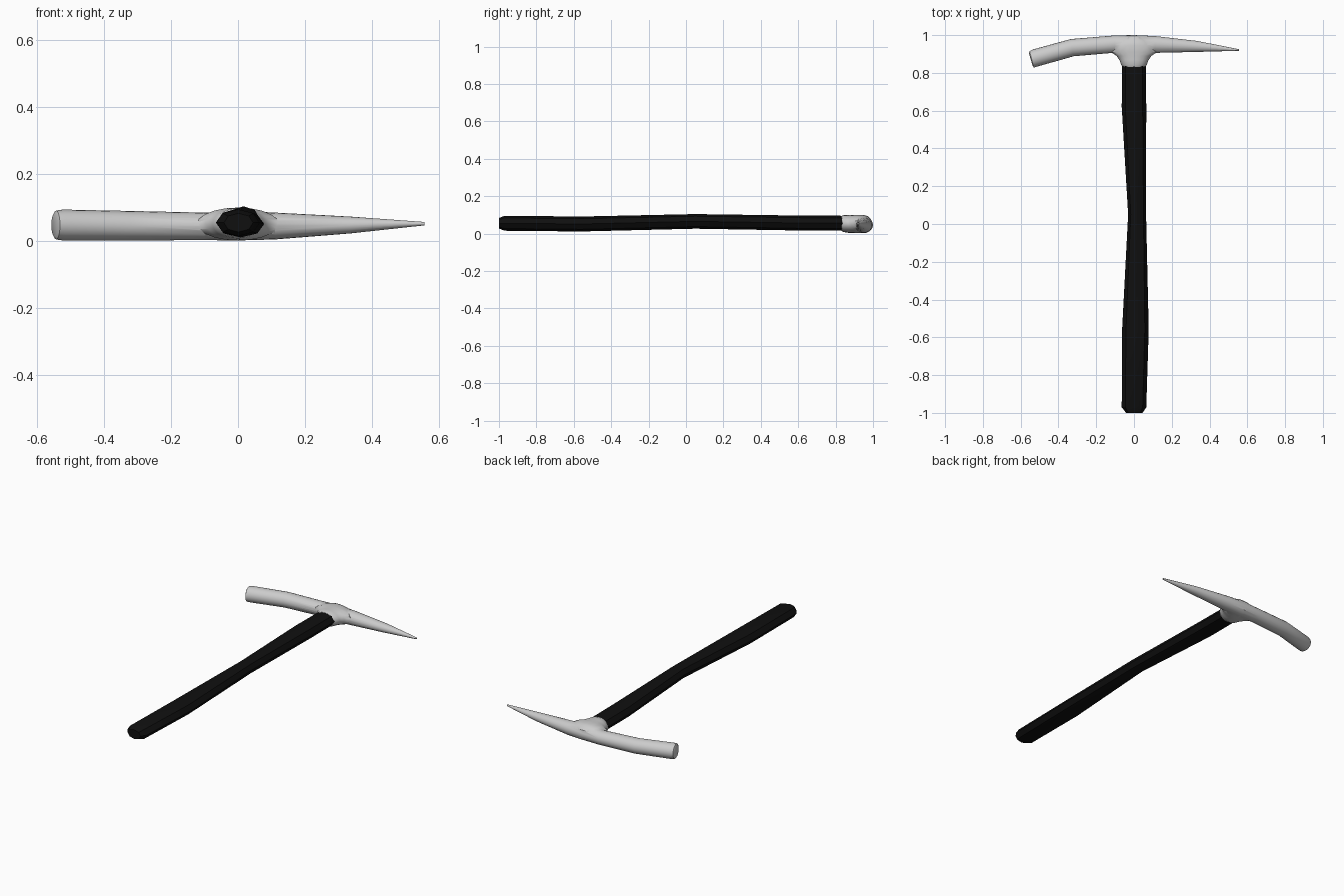
import bpy, bmesh, math
from mathutils import Vector

if "Cube" in bpy.data.objects:
    bpy.data.objects.remove(bpy.data.objects["Cube"])


def loft(name, rings, sides):
    """Each ring: two opposite points in plan (ax, ay, bx, by), centre z, half height."""
    bm = bmesh.new()
    loops = []
    for ax, ay, bx, by, zc, hz in rings:
        c = Vector(((ax + bx) / 2, (ay + by) / 2, zc))
        u = Vector(((ax - bx) / 2, (ay - by) / 2, 0))
        loop = []
        for i in range(sides):
            t = 2 * math.pi * i / sides
            loop.append(bm.verts.new(c + u * math.cos(t) + Vector((0, 0, hz * math.sin(t)))))
        loops.append(loop)
    for p, q in zip(loops, loops[1:]):
        for i in range(sides):
            j = (i + 1) % sides
            bm.faces.new((p[i], p[j], q[j], q[i]))
    bm.faces.new(loops[0])
    bm.faces.new(loops[-1])
    bmesh.ops.recalc_face_normals(bm, faces=bm.faces)
    mesh = bpy.data.meshes.new(name)
    bm.to_mesh(mesh)
    bm.free()
    ob = bpy.data.objects.new(name, mesh)
    bpy.context.collection.objects.link(ob)
    return ob


def smooth(ob, angle):
    bpy.ops.object.select_all(action='DESELECT')
    ob.select_set(True)
    bpy.context.view_layer.objects.active = ob
    bpy.ops.object.shade_smooth_by_angle(angle=math.radians(angle))


# Handle: faceted grip with a narrow, slightly bowed waist (y, left, right, zc, hz)
handle = loft("handle", [
    (l, y, r, y, zc, hz) for y, l, r, zc, hz in [
        (-1.0, -0.042, 0.045, 0.055, 0.028),
        (-0.97, -0.065, 0.065, 0.055, 0.040),
        (-0.56, -0.063, 0.078, 0.051, 0.040),
        (0.05, -0.031, 0.064, 0.065, 0.039),
        (0.62, -0.065, 0.065, 0.056, 0.040),
        (0.85, -0.063, 0.063, 0.055, 0.040)]], 8)
black = bpy.data.materials.new("black_grip")
black.diffuse_color = (0.005, 0.005, 0.005, 1)
black.use_nodes = True
black.node_tree.nodes["Principled BSDF"].inputs["Base Color"].default_value = black.diffuse_color
handle.data.materials.append(black)
smooth(handle, 30)

# Pick head: curved blunt poll on the left tapering to a point on the right
head = loft("pick_head", [
    (-0.556, 0.903, -0.537, 0.838, 0.048, 0.034),
    (-0.553, 0.915, -0.530, 0.828, 0.048, 0.043),
    (-0.535, 0.924, -0.510, 0.834, 0.048, 0.046),
    (-0.335, 0.979, -0.320, 0.888, 0.046, 0.044),
    (-0.105, 0.998, -0.100, 0.907, 0.044, 0.041),
    (0.0, 1.0, 0.0, 0.895, 0.046, 0.044),
    (0.110, 0.995, 0.110, 0.906, 0.045, 0.040),
    (0.335, 0.969, 0.335, 0.911, 0.048, 0.025),
    (0.556, 0.925, 0.556, 0.917, 0.052, 0.005)], 20)

# Socket: flared collar joining the head to the handle (y, half width, zc, hz)
socket = loft("socket", [
    (-w, y, w, y, zc, hz) for y, w, zc, hz in [
        (0.832, 0.058, 0.054, 0.040),
        (0.842, 0.068, 0.053, 0.045),
        (0.866, 0.076, 0.052, 0.047),
        (0.890, 0.092, 0.051, 0.048),
        (0.910, 0.122, 0.051, 0.049),
        (0.945, 0.118, 0.051, 0.049),
        (0.970, 0.095, 0.050, 0.044),
        (0.990, 0.050, 0.048, 0.028)]], 20)

# Fuse the socket into the head
union = head.modifiers.new("union", 'BOOLEAN')
union.operation = 'UNION'
union.solver = 'EXACT'
union.object = socket
bpy.context.view_layer.objects.active = head
bpy.ops.object.modifier_apply(modifier="union")
bpy.data.objects.remove(socket)
smooth(head, 40)
